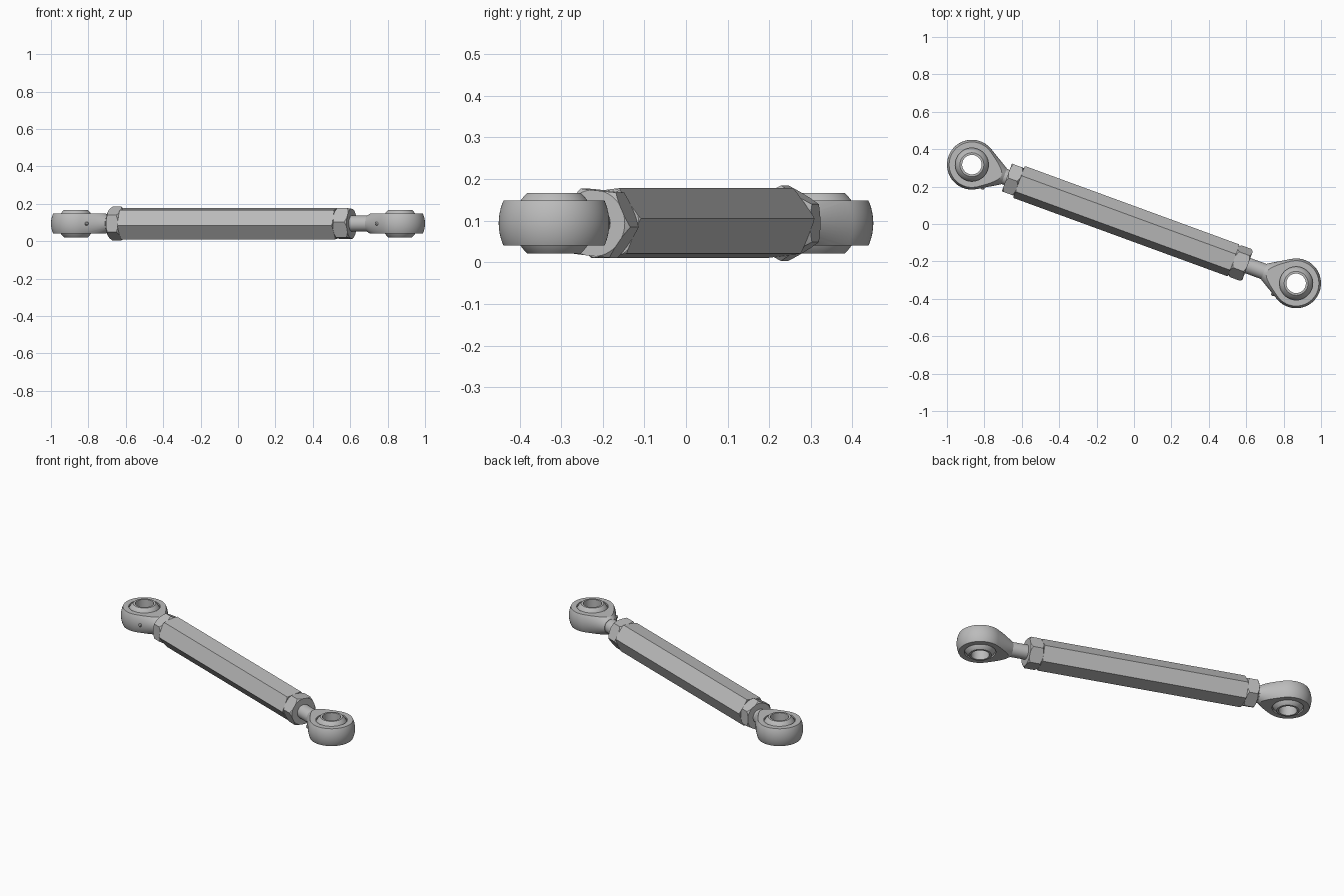
import bpy, bmesh
from math import radians, cos, sin, acos, atan2, hypot, pi
from mathutils import Matrix, Vector

if "Cube" in bpy.data.objects:
    bpy.data.objects.remove(bpy.data.objects["Cube"])

steel = bpy.data.materials.new("steel_grey")
steel.use_nodes = True
STEEL = (0.5, 0.5, 0.5, 1)
steel.diffuse_color = STEEL
steel.node_tree.nodes["Principled BSDF"].inputs["Base Color"].default_value = STEEL

# The link lies along its own x axis, then is turned and lifted into place
PLACE = Matrix.Translation((0, 0, 0.094)) @ Matrix.Rotation(radians(-20.1), 4, "Z")
TO_X = Matrix.Rotation(radians(90), 4, "Y")
EYE = 0.923       # distance from the middle to each eye
HEAD_R = 0.133
HEAD_H = 0.054    # half thickness of the head


def lathe(profile, steps, matrix=Matrix()):
    """Spin (radius, height) points around z, then move by matrix."""
    bm = bmesh.new()
    vs = [bm.verts.new((r, 0, h)) for r, h in profile]
    edges = [bm.edges.new(pair) for pair in zip(vs, vs[1:])]
    bmesh.ops.spin(bm, geom=vs + edges, cent=(0, 0, 0), axis=(0, 0, 1),
                   angle=2 * pi, steps=steps)
    bmesh.ops.remove_doubles(bm, verts=bm.verts, dist=0.00005)
    bmesh.ops.recalc_face_normals(bm, faces=bm.faces)
    bm.transform(matrix)
    return bm


def add(name, bm):
    mesh = bpy.data.meshes.new(name)
    bmesh.ops.recalc_face_normals(bm, faces=bm.faces)
    bm.to_mesh(mesh)
    bm.free()
    mesh.materials.append(steel)
    obj = bpy.data.objects.new(name, mesh)
    bpy.context.collection.objects.link(obj)
    obj.matrix_world = PLACE
    return obj


def combine(obj, bm, operation):
    """Boolean obj with a temporary helper."""
    helper = add("helper", bm)
    helper.hide_render = True
    mod = obj.modifiers.new("cut", "BOOLEAN")
    mod.operation, mod.solver, mod.object = operation, "EXACT", helper
    bpy.context.view_layer.update()
    bpy.context.view_layer.objects.active = obj
    bpy.ops.object.modifier_apply(modifier=mod.name)
    bpy.data.objects.remove(helper)


def smooth(obj, angle=30):
    bpy.ops.object.select_all(action="DESELECT")
    obj.select_set(True)
    bpy.context.view_layer.objects.active = obj
    bpy.ops.object.shade_smooth_by_angle(angle=radians(angle))


def hex_bar(name, a, b, r, turn, inner, depth):
    """Hexagonal bar from a to b with turned chamfers at both ends."""
    spun = Matrix.Rotation(radians(turn), 4, "X") @ TO_X
    obj = add(name, lathe([(0, a), (r, a), (r, b), (0, b)], 6, spun))
    wide = r * 1.02
    chamfer = [(0, a), (r * inner, a), (wide, a + depth),
               (wide, b - depth), (r * inner, b), (0, b)]
    combine(obj, lathe(chamfer, 48, TO_X), "INTERSECT")
    smooth(obj, 15)


# Hexagonal body and lock nuts
hex_bar("hex_body", -0.655, 0.568, 0.0915, 37, 0.95, 0.006)
hex_bar("right_lock_nut", -0.724, -0.655, 0.091, 0, 0.88, 0.012)
hex_bar("left_lock_nut", 0.568, 0.647, 0.091, 24, 0.88, 0.012)


def rod_end(side, label):
    eye = Matrix.Translation((side * EYE, 0, 0))

    # Head: ball and cone turned along x, cut flat above and below
    neck, neck_r = 0.183, 0.045
    phi = acos(HEAD_R / hypot(neck, neck_r)) + atan2(neck_r, neck)
    arc = [phi + (pi - phi) * i / 28 for i in range(29)]
    profile = [(0, -neck), (neck_r, -neck)]
    profile += [(HEAD_R * sin(t), -HEAD_R * cos(t)) for t in arc]
    bm = lathe([(r, side * h) for r, h in profile], 64, eye @ TO_X)
    for up in (1, -1):
        bmesh.ops.bisect_plane(bm, geom=bm.verts[:] + bm.edges[:] + bm.faces[:],
                               plane_co=(0, 0, up * HEAD_H), plane_no=(0, 0, up),
                               clear_outer=True)
        bmesh.ops.holes_fill(bm, edges=[e for e in bm.edges if e.is_boundary])
    head = add(label + "_head", bm)
    bore = 0.089
    combine(head, lathe([(0, -0.1), (bore, -0.1), (bore, 0.1), (0, 0.1)], 64, eye),
            "DIFFERENCE")
    smooth(head)

    # Pierced swivel ball
    ball_r, half, hole = 0.097, 0.073, 0.052
    lip = acos(half / ball_r)
    arc = [lip + (pi - 2 * lip) * i / 16 for i in range(17)]
    profile = [(hole, half)] + [(ball_r * sin(t), ball_r * cos(t)) for t in arc]
    profile += [(hole, -half), (hole, half)]
    smooth(add(label + "_swivel_ball", lathe(profile, 64, eye)))

    # Shank running into the nut
    ends = sorted((side * 0.6, side * (EYE - neck + 0.01)))
    shank_r = 0.043
    shank = [(0, ends[0]), (shank_r, ends[0]), (shank_r, ends[1]), (0, ends[1])]
    smooth(add(label + "_shank", lathe(shank, 40, TO_X)))

    # Small grease nipple on the front of the head
    out = Vector((-side * cos(phi), -sin(phi), 0))
    seat = Vector((side * (EYE - 0.096), -0.096, 0))
    turn = Vector((0, 0, 1)).rotation_difference(out).to_matrix().to_4x4()
    nipple = [(0, -0.015), (0.01, -0.015), (0.01, 0.004), (0.006, 0.01), (0, 0.011)]
    smooth(add(label + "_grease_nipple",
               lathe(nipple, 16, Matrix.Translation(seat) @ turn)))


rod_end(-1, "right")
rod_end(1, "left")
